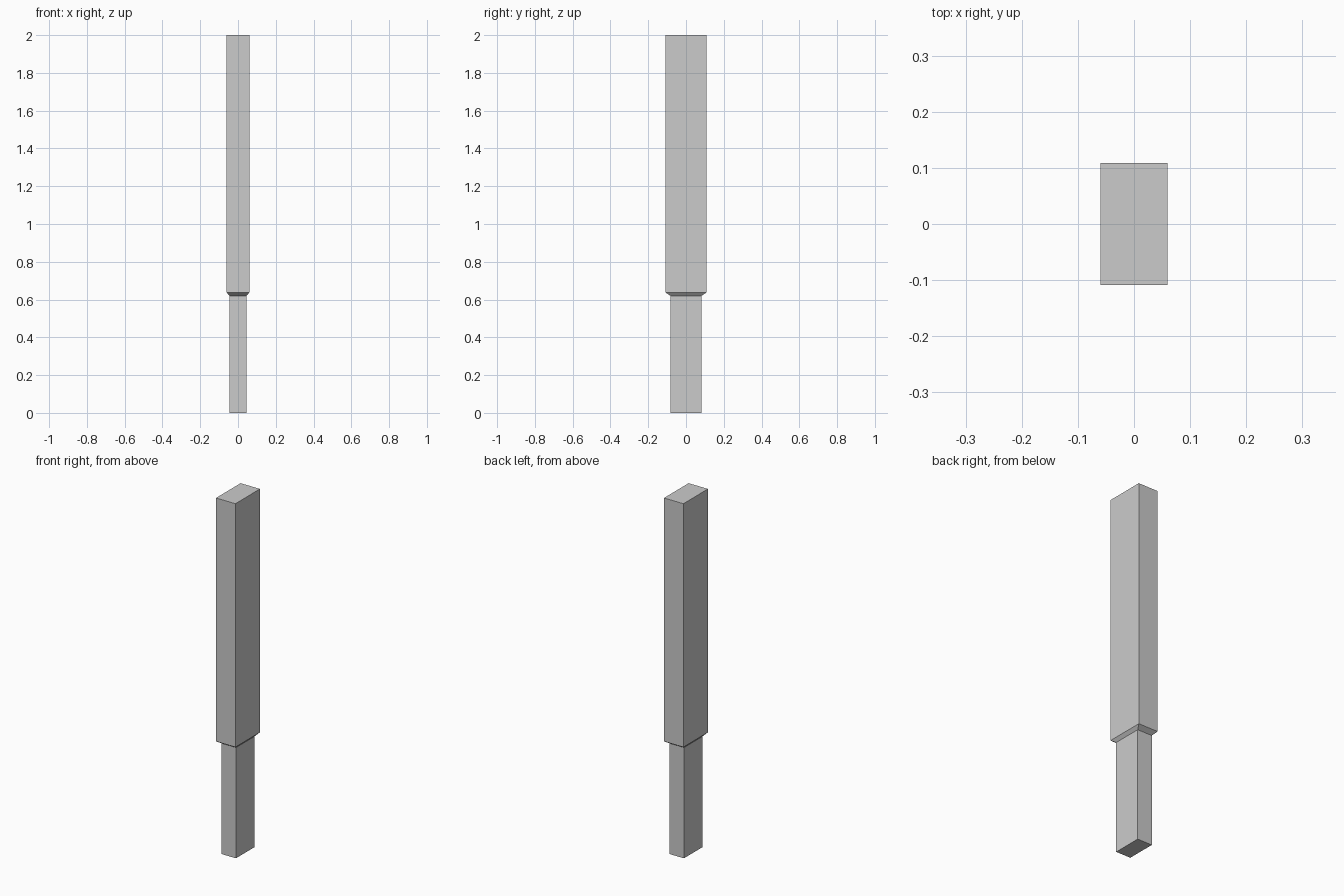
import bpy
import bmesh

if "Cube" in bpy.data.objects:
    bpy.data.objects.remove(bpy.data.objects["Cube"])

# Cross-sections from bottom to top: half width, half depth, height
SECTIONS = [
    (0.045, 0.082, 0.0),     # foot of the narrow shaft
    (0.045, 0.082, 0.62),    # top of the narrow shaft
    (0.06, 0.1085, 0.637),   # sloped shoulder
    (0.06, 0.1085, 2.0),     # top of the wide shaft
]


def stepped_post(name, sections):
    """Loft rectangular sections into one closed, flat-faced post."""
    bm = bmesh.new()
    rings = [[bm.verts.new((sx * hx, sy * hy, z))
              for sx, sy in ((-1, -1), (1, -1), (1, 1), (-1, 1))]
             for hx, hy, z in sections]
    for low, high in zip(rings, rings[1:]):
        for i in range(4):
            j = (i + 1) % 4
            bm.faces.new((low[i], low[j], high[j], high[i]))
    bm.faces.new(rings[0][::-1])
    bm.faces.new(rings[-1])
    bmesh.ops.recalc_face_normals(bm, faces=bm.faces)
    mesh = bpy.data.meshes.new(name)
    bm.to_mesh(mesh)
    bm.free()
    obj = bpy.data.objects.new(name, mesh)
    bpy.context.collection.objects.link(obj)
    return obj


# Post with narrow lower shaft and wide upper shaft
stepped_post("stepped_post", SECTIONS)
